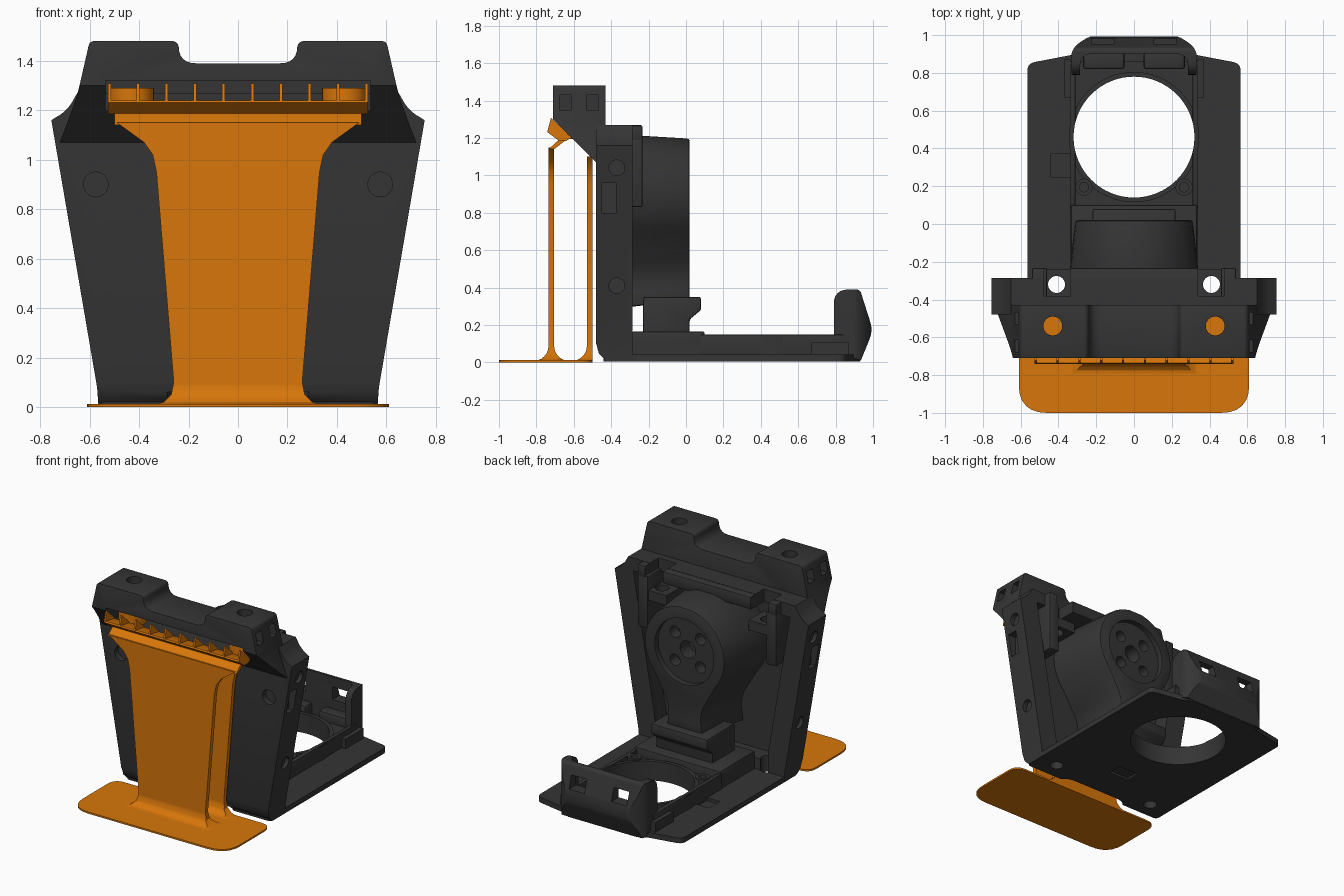
import bpy, bmesh, math
from mathutils import Vector

if "Cube" in bpy.data.objects:
    bpy.data.objects.remove(bpy.data.objects["Cube"])


def material(name, rgb):
    m = bpy.data.materials.new(name)
    m.use_nodes = True
    m.diffuse_color = (*rgb, 1)
    m.node_tree.nodes["Principled BSDF"].inputs["Base Color"].default_value = (*rgb, 1)
    return m


DARK = material("charcoal plastic", (0.035, 0.035, 0.035))
ORANGE = material("orange plastic", (0.68, 0.18, 0.003))


def rounded(pts, steps=6):
    """Outline points; a third number is the corner rounding length."""
    out = []
    for i, p in enumerate(pts):
        c = Vector(p[:2])
        if len(p) < 3:
            out.append(c)
            continue
        a = c + (Vector(pts[i - 1][:2]) - c).normalized() * p[2]
        b = c + (Vector(pts[(i + 1) % len(pts)][:2]) - c).normalized() * p[2]
        for k in range(steps + 1):
            t = k / steps
            out.append(a * (1 - t) ** 2 + c * 2 * t * (1 - t) + b * t * t)
    return out


def mirrored(half):
    """Close a right-hand outline with its reflection."""
    return half + [(-p[0], *p[1:]) for p in reversed(half)]


def place(axis, u, v, w):
    return {"x": (w, u, v), "y": (u, w, v), "z": (u, v, w)}[axis]


def prism(name, pts, axis, lo, hi, mat=DARK, bevel=0):
    """Extrude an outline along an axis."""
    pts = rounded(pts)
    bm = bmesh.new()
    ends = [[bm.verts.new(place(axis, p[0], p[1], w)) for p in pts] for w in (lo, hi)]
    bm.faces.new(ends[0])
    bm.faces.new(ends[1])
    n = len(pts)
    for i in range(n):
        j = (i + 1) % n
        bm.faces.new((ends[0][i], ends[0][j], ends[1][j], ends[1][i]))
    bmesh.ops.recalc_face_normals(bm, faces=bm.faces)
    me = bpy.data.meshes.new(name)
    bm.to_mesh(me)
    bm.free()
    me.materials.append(mat)
    ob = bpy.data.objects.new(name, me)
    bpy.context.collection.objects.link(ob)
    if bevel:
        mod = ob.modifiers.new("edge", "BEVEL")
        mod.width, mod.segments, mod.angle_limit = bevel, 2, math.radians(40)
        apply(ob, mod)
    return ob


def apply(ob, mod):
    bpy.context.view_layer.objects.active = ob
    bpy.ops.object.modifier_apply(modifier=mod.name)


def box(name, x, y, z, mat=DARK, bevel=0):
    return prism(name, [(x[0], y[0]), (x[1], y[0]), (x[1], y[1]), (x[0], y[1])], "z", *z, mat, bevel)


def disc(name, u, v, r, axis, lo, hi, mat=DARK, sides=32):
    ring = [(u + r * math.cos(k * math.tau / sides), v + r * math.sin(k * math.tau / sides)) for k in range(sides)]
    return prism(name, ring, axis, lo, hi, mat)


def cut(ob, *cutters, op="DIFFERENCE"):
    for c in cutters:
        mod = ob.modifiers.new("cut", "BOOLEAN")
        mod.operation, mod.solver, mod.object = op, "EXACT", c
        apply(ob, mod)
        bpy.data.objects.remove(c)


SIDES = (-1, 1)

# Upright panel: tapered shell open at the back
panel = prism("upright_panel", mirrored([(0.565, 0.01), (0.57, 0.08), (0.755, 1.16), (0.69, 1.2, 0.04), (0.65, 1.27)]),
              "y", -0.48, -0.285)
cut(panel, prism("pocket", mirrored([(0.43, 0.12), (0.61, 1.18)]), "y", -0.41, -0.2),
    prism("heel", [(-0.5, -0.02), (-0.5, 0.1), (-0.48, 0.1), (-0.465, 0.045), (-0.42, 0.0), (-0.42, -0.02)], "x", -1, 1))
for s in SIDES:
    cut(panel, disc("front_hole", s * 0.575, 0.9, 0.05, "y", -0.6, -0.44))
    for z in (0.41, 1.04):
        x = 0.57 + (z - 0.08) * 0.171
        cut(panel, disc("side_hole", -0.37, z, 0.042, "x", *sorted((s * (x - 0.03), s * (x + 0.1)))))
    cut(panel, box("side_slot", sorted((s * 0.66, s * 0.9)), (-0.45, -0.375), (0.8, 0.96)),
        disc("shelf_hole", s * 0.41, -0.32, 0.045, "z", -0.1, 1.4))

# Shelf behind the panel top, notched over two lower lugs, with side brackets
shelf = box("rear_shelf", (-0.54, 0.54), (-0.42, -0.232), (1.18, 1.268), DARK, 0.01)
for s in SIDES:
    cut(shelf, box("lug_notch", sorted((s * 0.34, s * 0.48)), (-0.38, -0.2), (1.1, 1.4)))
    cut(panel, box("lug_notch", sorted((s * 0.34, s * 0.48)), (-0.38, -0.2), (1.1, 1.4)))
    lug = box("screw_lug", sorted((s * 0.32, s * 0.46)), (-0.42, -0.24), (1.03, 1.1))
    cut(lug, disc("lug_hole", s * 0.41, -0.32, 0.045, "z", 0.9, 1.4))
    box("shelf_bracket", sorted((s * 0.46, s * 0.54)), (-0.42, -0.232), (0.83, 1.2), DARK, 0.01)

# Hood: notched block with a sloping underside and a hollow
hood = prism("hood", mirrored([(0.68, 1.07), (0.72, 1.07), (0.65, 1.26, 0.05), (0.6, 1.48, 0.02), (0.24, 1.48, 0.03), (0.24, 1.39, 0.07)]),
             "y", -0.71, -0.43, DARK, 0.008)
cut(hood, prism("slope", [(-0.85, 1.44), (-0.85, 1.0), (-0.48, 1.0), (-0.48, 1.07)], "x", -1, 1),
    box("hollow", (-0.535, 0.535), (-0.8, -0.47), (1.2, 1.32)))
for s in SIDES:
    cut(hood, disc("top_hole", s * 0.43, -0.54, 0.05, "z", 1.25, 1.6))
    for y in (-0.645, -0.5):
        cut(hood, box("side_window", sorted((s * 0.56, s * 0.8)), (y - 0.032, y + 0.032), (1.35, 1.43)))

# Teardrop arm, wider at its root, with a recessed mounting face
cz, r = 0.89, 0.312
arc = [(r * math.cos(math.radians(a)), cz + r * math.sin(math.radians(a))) for a in range(-40, 91, 10)]
arm = prism("pivot_arm", mirrored([(0.14, 0.33), (0.12, 0.48, 0.08)] + arc[:-1]), "y", -0.42, 0.02, DARK, 0.015)
for v in arm.data.vertices:
    if v.co.y < -0.38:
        v.co.x *= 1.15
        v.co.z = cz + (v.co.z - cz) * 1.08
cut(arm, disc("face_recess", 0, cz, 0.23, "y", -0.02, 0.1), disc("axle_hole", 0, cz, 0.06, "y", -0.12, 0.1))
for k in range(4):
    a = math.radians(45 + 90 * k)
    cut(arm, disc("bolt_hole", 0.14 * math.cos(a), cz + 0.14 * math.sin(a), 0.04, "y", -0.1, 0.1, sides=20))
prism("arm_socket", [(-0.23, 0.05), (-0.23, 0.35), (0.08, 0.35), (0.08, 0.28), (0.02, 0.23), (0.02, 0.05)],
      "x", -0.22, 0.22, DARK, 0.01)

# Base plate with a round opening
base = prism("base_plate", mirrored([(0.565, -0.44, 0.03), (0.565, 0.85, 0.04), (0.33, 0.895), (0.27, 0.93)]), "z", 0.005, 0.042)
deck = box("base_deck", (-0.335, 0.335), (-0.29, 0.86), (0.02, 0.105))
ring = disc("base_ring", 0, 0.46, 0.345, "z", 0.02, 0.14, sides=64)
for part in (base, deck, ring):
    cut(part, disc("opening", 0, 0.46, 0.32, "z", -0.1, 0.3, sides=64))
cut(base, box("wing_notch", (-0.44, -0.335), (0.25, 0.37), (0.02, 0.1)),
    box("under_slot", (-0.08, 0.08), (-0.16, -0.06), (-0.1, 0.1)))
for part in (base, panel):
    cut(part, prism("heel_arch", mirrored([(0.34, -0.6), (0.26, -0.4, 0.08)]), "z", -0.1, 0.06))
box("base_step", (-0.335, 0.335), (-0.29, 0.1), (0.05, 0.165), DARK, 0.01)
for s in SIDES:
    cut(base, disc("corner_hole", s * 0.41, -0.32, 0.045, "z", -0.1, 0.2))
    rail = box("base_rail", sorted((s * 0.31, s * 0.34)), (0.08, 0.84), (0.03, 0.148), DARK, 0.005)
    cut(rail, disc("opening", 0, 0.46, 0.32, "z", -0.1, 0.3, sides=64))
    box("rail_clip", sorted((s * 0.335, s * 0.37)), (0.67, 0.87), (0.03, 0.11))
    boss = disc("screw_boss", s * 0.265, 0.195, 0.045, "z", 0.05, 0.15)
    cut(boss, disc("screw_hole", s * 0.265, 0.195, 0.025, "z", 0.08, 0.2))

# Rear cup: curved shell with two windows
cup = prism("rear_cup", [(0.79, 0.06), (0.79, 0.39, 0.08), (0.93, 0.39, 0.02), (1.0, 0.17, 0.05), (0.935, 0.01)], "x", -0.33, 0.33)
cut(cup, prism("plan", mirrored([(0.335, 0.7), (0.335, 0.93, 0.06), (0.22, 1.005, 0.06)]), "z", -0.1, 0.6), op="INTERSECT")
cut(cup, prism("cavity", mirrored([(0.285, 0.7), (0.285, 0.9, 0.06)]), "z", 0.09, 0.6),
    disc("opening", 0, 0.46, 0.32, "z", -0.1, 0.09, sides=64))
for s in SIDES:
    cut(cup, box("cup_window", (s * 0.165 - 0.06, s * 0.165 + 0.06), (0.85, 1.1), (0.23, 0.32)))
    box("cup_pad", sorted((s * 0.05, s * 0.27)), (0.82, 0.91), (0.08, 0.17), DARK, 0.015)

# Orange foot and its two flared walls
prism("foot_plate", mirrored([(0.61, -1.0, 0.15), (0.61, -0.5, 0.08)]), "z", 0, 0.012, ORANGE)
flare = [(0.34, 0.008), (0.3, 0.02), (0.27, 0.05), (0.26, 0.1), (0.33, 0.95), (0.345, 1.02), (0.38, 1.07)]
prism("front_wall", mirrored(flare + [(0.49, 1.15)]), "y", -0.735, -0.705, ORANGE)
prism("rear_wall", mirrored(flare + [(0.41, 1.1)]), "y", -0.53, -0.5, ORANGE)


def fillet(name, y, d):
    f = [(y + d * 0.08 * (1 - math.sin(t * math.pi / 12)), 0.008 + 0.08 * (1 - math.cos(t * math.pi / 12))) for t in range(7)]
    ob = prism(name, [(y, 0.008)] + f, "x", -0.4, 0.4, ORANGE)
    cut(ob, prism("flare_outline", mirrored(flare), "y", -1, 0, ORANGE), op="INTERSECT")


fillet("front_fillet", -0.735, -1)
fillet("inner_front_fillet", -0.705, 1)
fillet("inner_rear_fillet", -0.53, -1)

# Orange tray under the hood, with ribs and screw posts
prism("wall_shoulder", [(-0.735, 1.14), (-0.705, 1.14), (-0.64, 1.19), (-0.64, 1.21), (-0.68, 1.19)], "x", -0.5, 0.5, ORANGE)
prism("tray_floor", [(-0.742, 1.232), (-0.68, 1.185), (-0.64, 1.185), (-0.61, 1.202), (-0.64, 1.225), (-0.735, 1.24)],
      "x", -0.525, 0.525, ORANGE)
for k in range(10):
    x = -0.52 + k * 1.04 / 9
    prism("tray_rib", [(-0.742, 1.232), (-0.722, 1.308), (-0.63, 1.22)], "x", x - 0.006, x + 0.006, ORANGE)
for s in SIDES:
    disc("screw_post", s * 0.43, -0.56, 0.09, "z", 1.195, 1.29, ORANGE)

# Shading
for ob in bpy.context.scene.objects:
    ob.select_set(ob.type == "MESH")
bpy.ops.object.shade_smooth_by_angle(angle=math.radians(30))
